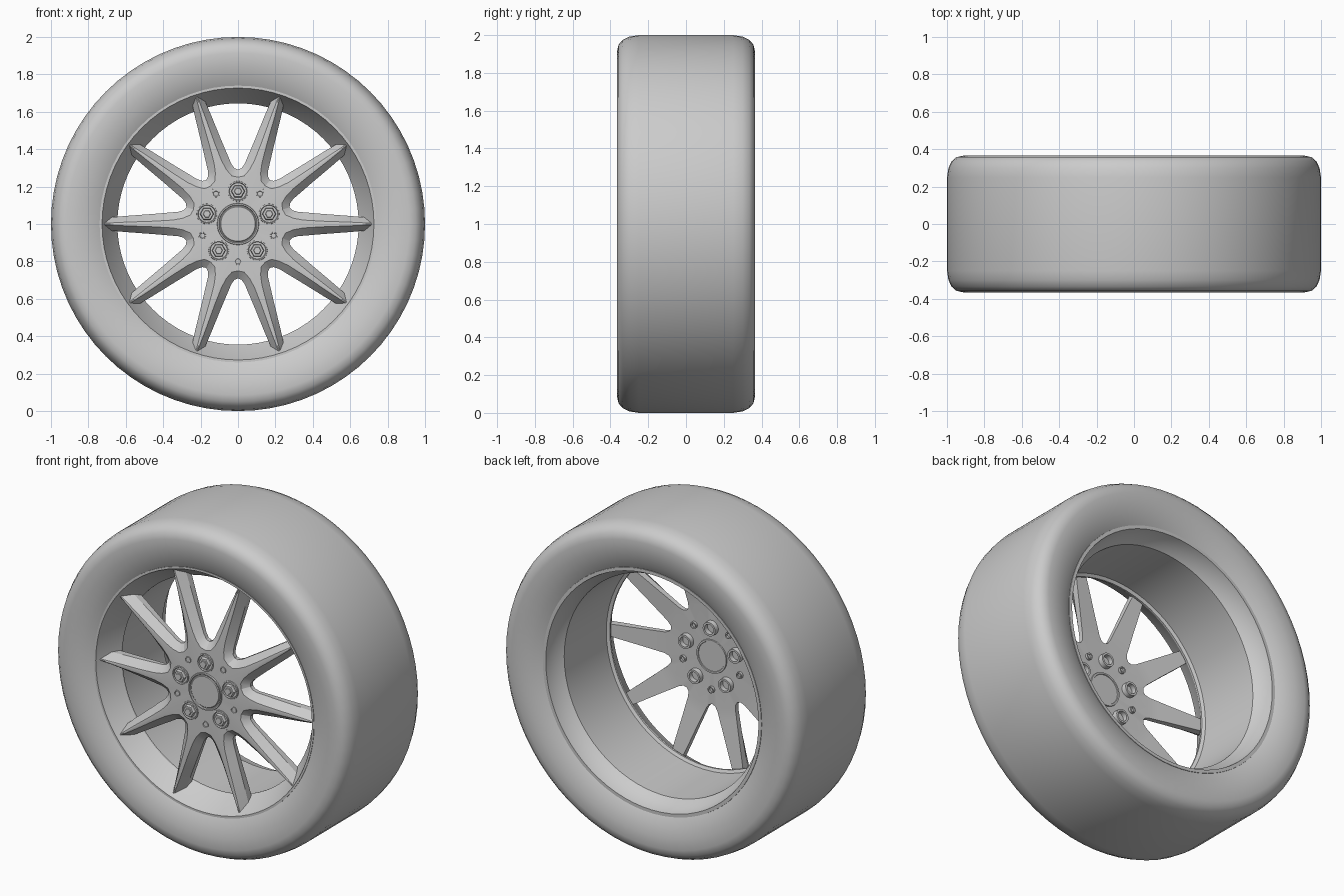
import bpy, bmesh
from math import cos, sin, pi, radians
from mathutils import Matrix, Vector

if "Cube" in bpy.data.objects:
    bpy.data.objects.remove(bpy.data.objects["Cube"], do_unlink=True)

grey = bpy.data.materials.new("plain_grey")
grey.use_nodes = True
grey.diffuse_color = (0.6, 0.6, 0.6, 1)
grey.node_tree.nodes["Principled BSDF"].inputs["Base Color"].default_value = (0.6, 0.6, 0.6, 1)


def finish(name, bm, x=0, z=0, angle=30):
    """Clean the mesh, link it at wheel height and shade it."""
    bmesh.ops.remove_doubles(bm, verts=bm.verts, dist=1e-5)
    bmesh.ops.recalc_face_normals(bm, faces=bm.faces)
    mesh = bpy.data.meshes.new(name)
    bm.to_mesh(mesh)
    bm.free()
    mesh.materials.append(grey)
    obj = bpy.data.objects.new(name, mesh)
    bpy.context.collection.objects.link(obj)
    obj.location = (x, 0, 1 + z)
    bpy.ops.object.select_all(action="DESELECT")
    obj.select_set(True)
    bpy.context.view_layer.objects.active = obj
    bpy.ops.object.shade_smooth_by_angle(angle=radians(angle))
    return obj


def lathe(name, profile, steps, x=0, z=0, closed=False, angle=30):
    """Revolve (radius, y) points about the wheel axis direction."""
    bm = bmesh.new()
    pts = [bm.verts.new((r, y, 0)) for r, y in profile]
    edges = [bm.edges.new(p) for p in zip(pts, pts[1:])]
    if closed:
        edges.append(bm.edges.new((pts[-1], pts[0])))
    bmesh.ops.spin(bm, geom=pts + edges, cent=(0, 0, 0), axis=(0, 1, 0),
                   angle=2 * pi, steps=steps)
    return finish(name, bm, x, z, angle)


# Tyre: rounded shoulders and slightly dished sidewalls
side = [(0.735, -0.322), (0.78, -0.345), (0.85, -0.361), (0.915, -0.365),
        (0.95, -0.357), (0.975, -0.335), (0.992, -0.30), (1.0, -0.25)]
lathe("tyre", side + [(r, -y) for r, y in reversed(side)], 72, closed=True, angle=40)

# Rim: front lip, cone, barrel and rear flange
lathe("rim", [(0.74, -0.30), (0.74, -0.328), (0.727, -0.328), (0.722, -0.315),
              (0.645, -0.20), (0.645, -0.19), (0.662, -0.18), (0.665, 0.22),
              (0.70, 0.26), (0.715, 0.325), (0.735, 0.325), (0.74, 0.30)],
      72, closed=True)

# Spoked star: one half spoke, given as (along, across) outlines
center = [(0.72, 0), (0.6, 0), (0.45, 0), (0.37, 0), (0.30, 0), (0, 0), (0, 0)]
crest = [(0.718, 0.004), (0.6, 0.010), (0.45, 0.015), (0.35, 0.021),
         (0.295, 0.031), (0.255, 0.048), (0.238, 0.0773)]
flank = [(0.695, 0.034), (0.6, 0.043), (0.45, 0.054), (0.37, 0.061),
         (0.32, 0.065), (0.290, 0.074), (0.276, 0.0897)]


def depth(u, hub, tip):
    t = min(max((u - 0.3) / 0.42, 0), 1)
    return hub + (tip - hub) * t


rows = [[(u, depth(u, -0.312, -0.305), t) for u, t in center],
        [(u, depth(u, -0.31, -0.302), t) for u, t in crest],
        [(u, depth(u, -0.275, -0.245), t) for u, t in flank],
        [(u, depth(u, -0.25, -0.20), t * 0.98 if u > 0.28 else t) for u, t in flank],
        [(u, depth(u, -0.25, -0.20), t) for u, t in center]]
bm = bmesh.new()


def add_face(points, turn, flip):
    unique = []
    for u, y, t in points:
        p = turn @ Vector((u, y, t * flip))
        if all((p - q).length > 1e-5 for q in unique):
            unique.append(p)
    if len(unique) > 2:
        bm.faces.new([bm.verts.new(p) for p in unique])


for spoke in range(10):
    turn = Matrix.Rotation(spoke * pi / 5, 3, "Y")
    for flip in (1, -1):
        for a, b in zip(rows, rows[1:]):
            for i in range(len(center) - 1):
                add_face([a[i], a[i + 1], b[i + 1], b[i]], turn, flip)
        add_face([row[0] for row in rows], turn, flip)
finish("spokes", bm, angle=25)

# Hub cap with a raised edge, closed at the back
lathe("hub_cap", [(0, -0.317), (0.092, -0.317), (0.096, -0.313), (0.100, -0.313),
                  (0.103, -0.320), (0.110, -0.320), (0.113, -0.305),
                  (0.10, -0.243), (0.09, -0.243), (0.088, -0.247), (0, -0.247)], 40)

# Five bolt seats with nuts, and five small holes between them
for k in range(5):
    a = pi / 2 + k * 2 * pi / 5
    x, z = 0.175 * cos(a), 0.175 * sin(a)
    lathe(f"bolt_seat_{k + 1}", [(0.03, -0.305), (0.045, -0.311), (0.048, -0.319),
                                 (0.054, -0.317), (0.056, -0.30), (0.044, -0.27),
                                 (0.042, -0.22), (0.030, -0.22), (0.030, -0.26)],
          24, x, z, closed=True)
    lathe(f"nut_{k + 1}", [(0, -0.334), (0.018, -0.334), (0.021, -0.330),
                           (0.033, -0.330), (0.037, -0.322), (0.037, -0.26),
                           (0, -0.26)], 6, x, z, angle=20)
    x, z = -0.2 * cos(a), -0.2 * sin(a)
    lathe(f"small_pin_{k + 1}", [(0, -0.312), (0.013, -0.312), (0.015, -0.316),
                                 (0.019, -0.316), (0.020, -0.30), (0.020, -0.235),
                                 (0.013, -0.235), (0.012, -0.245), (0, -0.245)],
          16, x, z)
